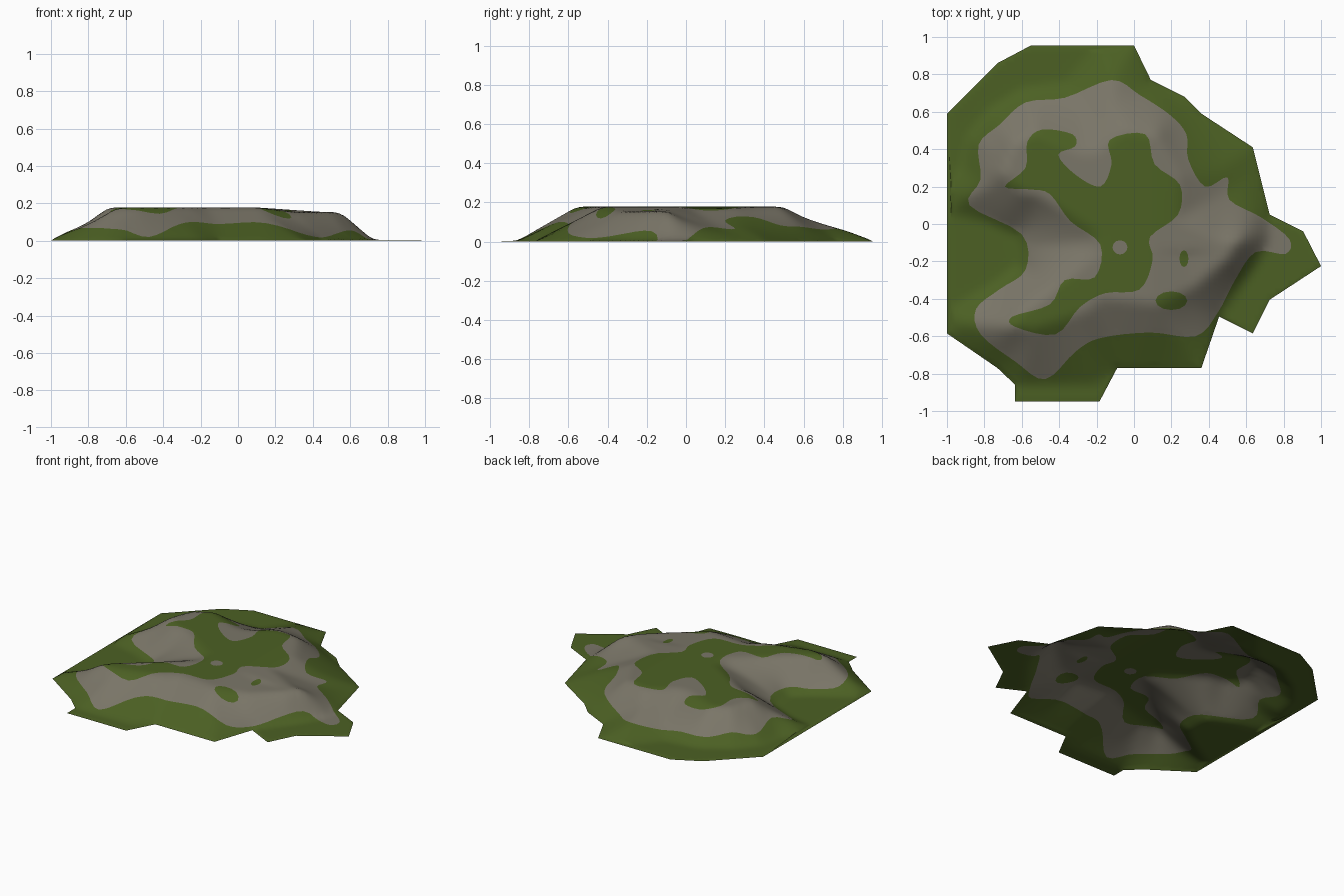
import bpy, bmesh, math
from mathutils import Vector
from mathutils.geometry import delaunay_2d_cdt

if "Cube" in bpy.data.objects:
    bpy.data.objects.remove(bpy.data.objects["Cube"])

HEIGHT, STEP, SOFT = 0.178, 1 / 44, 0.035


def pts(*v):
    return [Vector(p) for p in zip(v[::2], v[1::2])]


# outer edge of the ground
foot = pts(-1, .59, -.73, .86, -.55, .955, 0, .955, .09, .77, .27, .68, .36, .59, .635, .41,
           .725, .05, .905, -.04, 1, -.225, .725, -.405, .635, -.585, .455, -.495, .36, -.77,
           -.09, -.77, -.185, -.95, -.635, -.95, -.635, -.86, -.73, -.77, -1, -.585)
# where the slope starts: flat aprons on the northwest, southeast and south,
# and a gully floor reaching in from the west
toe = pts(-1, .2, -.92, .3, -.89, .46, -.77, .6, -.6, .71, -.36, .75, -.2, .955, 0, .955,
          .09, .77, .25, .66, .36, .59, .635, .41,
          .725, .05, .72, -.08, .66, -.2, .56, -.34, .455, -.495, .36, -.77,
          -.09, -.77, -.2, -.86, -.635, -.86, -.73, -.77, -1, -.585,
          -1, -.47, -.73, -.32, -.62, -.23, -.64, -.05, -.8, .02, -1, .06)
# edge of the flat top, notched where gullies run in from the west and north
crest = pts(-.66, -.55, -.54, -.56, -.26, -.47, -.17, -.4, .13, -.43, .32, -.34, .5, -.19,
            .56, -.09, .45, -.08, .22, .02, .25, .25, .12, .48, -.05, .5, -.2, .38, -.3, .38,
            -.53, .49, -.64, .43, -.7, .27, -.6, .17, -.5, .15, -.18, -.05, -.18, -.15,
            -.6, -.47)
# outer edge of the bare rock
rock = pts(-.12, .77, .03, .69, .19, .585, .28, .48, .29, .345, .38, .2, .5, .25, .51, .13,
           .68, .035, .83, -.08, .81, -.16, .65, -.15, .54, -.3, .45, -.47, .33, -.6,
           .085, -.58, -.18, -.61, -.31, -.68, -.475, -.83, -.635, -.735, -.82, -.59,
           -.845, -.455, -.72, -.35, -.58, -.245, -.6, -.055, -.88, .1, -.82, .24,
           -.83, .425, -.72, .53, -.58, .65, -.37, .675)
# grass on the top
meadow = pts(-.69, .2, -.58, .3, -.57, .44, -.49, .505, -.33, .48, -.315, .415, -.405, .37,
             -.315, .265, -.18, .2, -.12, .32, -.13, .45, .06, .48, .11, .32, .245, .21,
             .235, .05, .085, -.07, .1, -.19, .03, -.35, -.155, -.37, -.29, -.445, -.42, -.59,
             -.635, -.55, -.65, -.495, -.45, -.43, -.37, -.3, -.21, -.285, -.18, -.11,
             -.34, .015, -.45, .16, -.555, .185)


def smooth_loop(p, n=4):
    """Closed Catmull-Rom curve through p."""
    out = []
    for i in range(len(p)):
        a, b, c, d = (p[(i + k - 1) % len(p)] for k in range(4))
        for j in range(n):
            t = j / n
            out.append(.5 * (2 * b + (c - a) * t + (2 * a - 5 * b + 4 * c - d) * t * t
                             + (3 * b - a - 3 * c + d) * t ** 3))
    return out


def oval(x, y, rx, ry, n=12):
    return [Vector((x + rx * math.cos(math.tau * i / n), y + ry * math.sin(math.tau * i / n)))
            for i in range(n)]


def inside(q, loop):
    hit = False
    for a, b in zip(loop, loop[1:] + loop[:1]):
        if (a.y > q.y) != (b.y > q.y) and q.x < a.x + (q.y - a.y) * (b.x - a.x) / (b.y - a.y):
            hit = not hit
    return hit


def distance(q, loop):
    qx, qy, best = q.x, q.y, 9
    for (ax, ay), (bx, by) in zip(loop, loop[1:] + loop[:1]):
        dx, dy = bx - ax, by - ay
        t = min(1, max(0, ((qx - ax) * dx + (qy - ay) * dy) / (dx * dx + dy * dy)))
        best = min(best, (ax + dx * t - qx) ** 2 + (ay + dy * t - qy) ** 2)
    return math.sqrt(best)


def raw_height(q):
    if not inside(q, toe):
        return .003
    # the southeast spur is slightly lower than the rest
    steep = .12 if q.y < -.15 else .07
    top = HEIGHT - min(.024, max(0, (q.x - .1) * steep))
    d_out = distance(q, toe)
    d_in = 0 if inside(q, crest) else distance(q, crest)
    return .003 + (top - .003) * d_out / (d_out + d_in + 1e-6)


def height(q):
    """Height averaged over a small ring, which rounds ridges and gullies."""
    r = min(SOFT, distance(q, foot))
    if r < 1e-4:
        return 0
    ring = [q + Vector((math.cos(k * math.tau / 6), math.sin(k * math.tau / 6))) * r
            for k in range(6)]
    return (2 * raw_height(q) + sum(map(raw_height, ring))) / 8


# colour borders: crossing each one swaps grass and rock
patches = [smooth_loop(rock), smooth_loop(meadow), oval(-.075, -.125, .04, .038),
           oval(.267, -.185, .024, .045), oval(.2, -.41, .085, .05)]

# plan: grid points plus the foot and the colour borders as fixed edges
verts, edges = [], []
for loop in [foot] + patches:
    s = len(verts)
    verts += loop
    edges += [(s + i, s + (i + 1) % len(loop)) for i in range(len(loop))]
for i in range(-44, 45):
    for j in range(-44, 45):
        q = Vector((i * STEP, j * STEP))
        if inside(q, foot) and all(distance(q, p) > STEP * .35 for p in [foot] + patches):
            verts.append(q)
co, _, tris = delaunay_2d_cdt(verts, edges, [], 0, 1e-5)[:3]

# hill surface
bm = bmesh.new()
bv = [bm.verts.new((c.x, c.y, height(c) if inside(c, foot) else 0)) for c in co]
for t in tris:
    mid = (co[t[0]] + co[t[1]] + co[t[2]]) / 3
    if inside(mid, foot):
        f = bm.faces.new([bv[k] for k in t])
        f.smooth = True
        f.material_index = sum(inside(mid, p) for p in patches) % 2
bmesh.ops.delete(bm, geom=[v for v in bm.verts if not v.link_faces], context='VERTS')
for f in bm.faces:
    f.normal_update()
    if f.normal.z < 0:
        f.normal_flip()

mesh = bpy.data.meshes.new("hill")
bm.to_mesh(mesh)
bm.free()
for name, col in (("grass green", (.072, .118, .017, 1)), ("rock grey", (.195, .180, .138, 1))):
    m = bpy.data.materials.new(name)
    m.diffuse_color = col
    m.use_nodes = True
    m.node_tree.nodes["Principled BSDF"].inputs["Base Color"].default_value = m.diffuse_color
    mesh.materials.append(m)
bpy.context.collection.objects.link(bpy.data.objects.new("hill", mesh))
